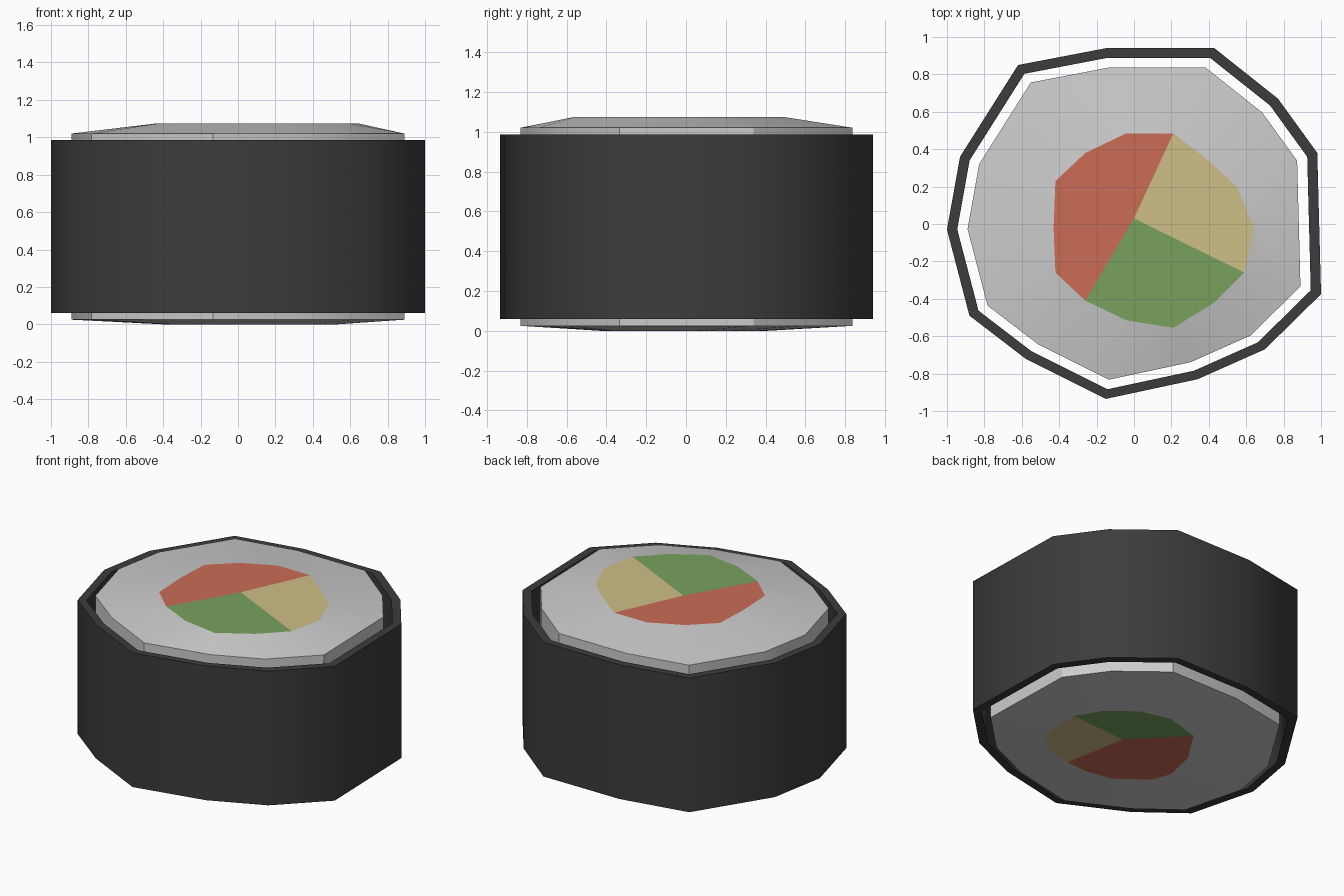
import bpy, bmesh
from math import radians

if "Cube" in bpy.data.objects:
    bpy.data.objects.remove(bpy.data.objects["Cube"])

# Uneven 13-sided outline of the seaweed wrap
WRAP = [(-.15, .94), (-.62, .85), (-.93, .36), (-1, -.03), (-.88, -.49),
        (-.58, -.72), (-.15, -.935), (.34, -.83), (.70, -.67), (1, -.375),
        (.98, .38), (.77, .67), (.43, .94)]
# Filling outlines on the top and bottom faces (counter-clockwise)
TOP = [(.21, .485), (-.04, .485), (-.26, .38), (-.42, .23), (-.43, -.02),
       (-.42, -.26), (-.26, -.41), (-.04, -.515), (.21, -.555), (.43, -.42),
       (.59, -.26), (.64, -.02), (.55, .20), (.41, .33)]
BOTTOM = [(.19, -.42), (.39, -.37), (.52, -.24), (.53, .05), (.43, .22),
          (.25, .36), (.04, .41), (-.20, .34), (-.35, .11), (-.40, -.12),
          (-.35, -.25), (-.15, -.40), (.03, -.43)]
TOP_Z = 1.075


def ring(bm, outline, z, s=1.0):
    return [bm.verts.new((x * s, y * s, z)) for x, y in outline]


def finish(bm, name, colour=None, angle=None):
    me = bpy.data.meshes.new(name)
    bm.to_mesh(me)
    bm.free()
    ob = bpy.data.objects.new(name, me)
    bpy.context.collection.objects.link(ob)
    if colour:
        mat = bpy.data.materials.new(name)
        mat.diffuse_color = (*colour, 1)
        mat.use_nodes = True
        mat.node_tree.nodes["Principled BSDF"].inputs["Base Color"].default_value = mat.diffuse_color
        me.materials.append(mat)
    if angle:
        bpy.ops.object.select_all(action='DESELECT')
        ob.select_set(True)
        bpy.context.view_layer.objects.active = ob
        bpy.ops.object.shade_smooth_by_angle(angle=radians(angle))
    return ob


# Seaweed wrap: a tube with wall thickness, open at both ends
bm = bmesh.new()
rings = [ring(bm, WRAP, z, s) for z, s in
         ((.06, 1), (.985, 1), (.985, .945), (.06, .945))]
n = len(WRAP)
for k in range(4):
    a, b = rings[k], rings[(k + 1) % 4]
    for i in range(n):
        j = (i + 1) % n
        bm.faces.new((a[i], a[j], b[j], b[i]))
bmesh.ops.recalc_face_normals(bm, faces=bm.faces)
finish(bm, "seaweed_wrap", (.045, .045, .045), 60)

# Rice: bulged hull with openings where the filling shows
bm = bmesh.new()
ring(bm, WRAP, 1.02, .89)
ring(bm, WRAP, .025, .89)
ring(bm, TOP, TOP_Z)
ring(bm, BOTTOM, 0)
bmesh.ops.convex_hull(bm, input=bm.verts[:])
caps = [f for f in bm.faces
        if all(v.co.z > TOP_Z - .001 for v in f.verts)
        or all(v.co.z < .001 for v in f.verts)]
bmesh.ops.delete(bm, geom=caps, context='FACES')
bmesh.ops.recalc_face_normals(bm, faces=bm.faces)
finish(bm, "rice", None, 25)


# Filling: three coloured wedges, visible on both ends
def wedge(bm, outline, start, end, centre, z, up):
    n = len(outline)
    count = (end - start) % n
    pts = [centre] + [outline[(start + i) % n] for i in range(count + 1)]
    vs = ring(bm, pts, z)
    for i in range(1, len(vs) - 1):
        f = bm.faces.new((vs[0], vs[i], vs[i + 1]))
        f.normal_update()
        if (f.normal.z > 0) != up:
            f.normal_flip()


for name, colour, top, bottom in (
        ("salmon_filling", (.60, .15, .09), (0, 6), (7, 0)),
        ("cucumber_filling", (.19, .36, .11), (6, 10), (3, 7)),
        ("egg_filling", (.62, .52, .24), (10, 0), (0, 3))):
    bm = bmesh.new()
    wedge(bm, TOP, *top, (0, .03), TOP_Z, True)
    wedge(bm, BOTTOM, *bottom, (.11, .02), 0, False)
    finish(bm, name, colour)
